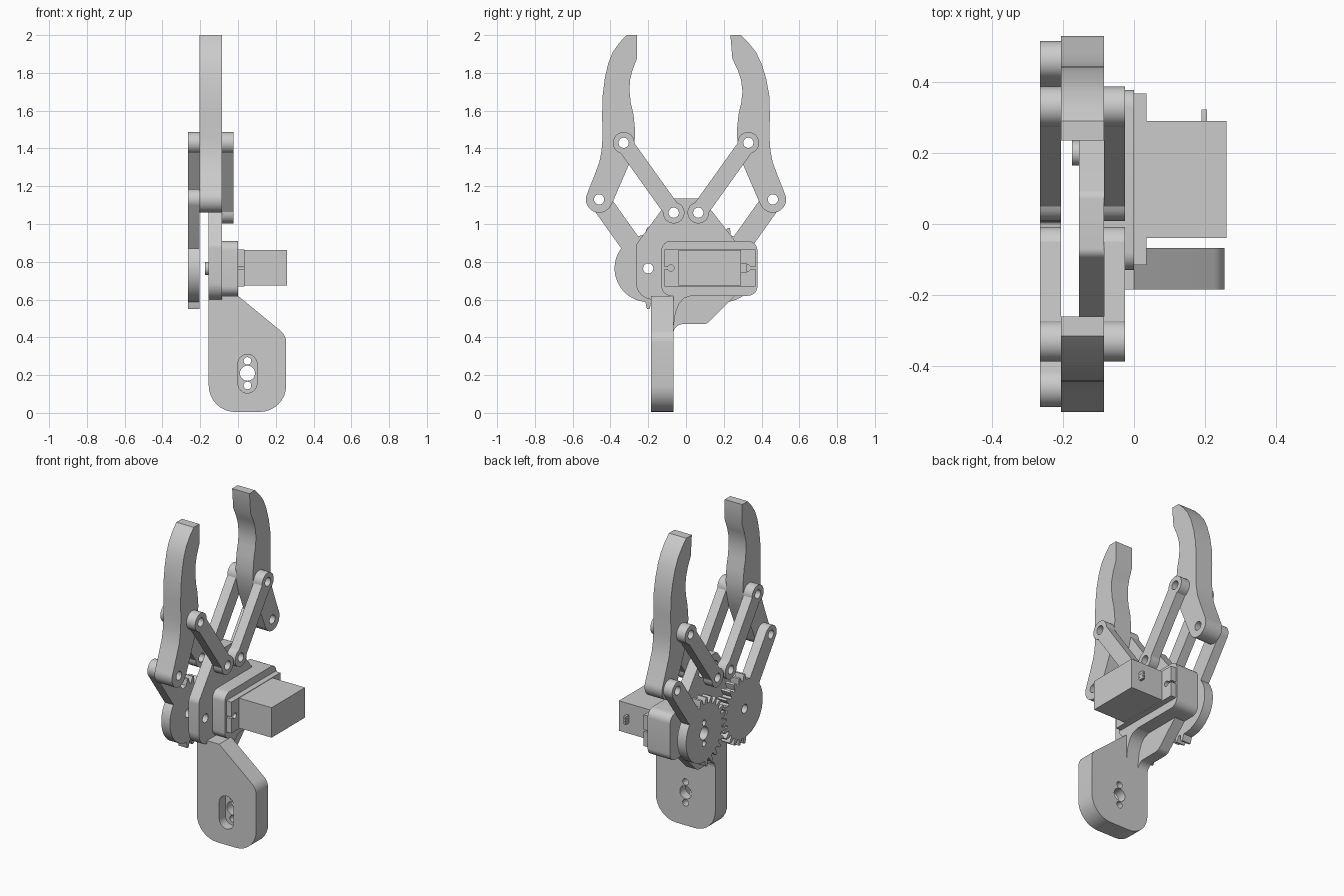
import bpy, bmesh
from math import sin, cos, asin, atan2, pi, radians, hypot
from mathutils import Vector, Matrix

if "Cube" in bpy.data.objects:
    bpy.data.objects.remove(bpy.data.objects["Cube"], do_unlink=True)

grey = bpy.data.materials.new("plain grey")
grey.use_nodes = True
COLOUR = (0.6, 0.6, 0.6, 1)
grey.diffuse_color = COLOUR
grey.node_tree.nodes["Principled BSDF"].inputs["Base Color"].default_value = COLOUR


# ---------- profile helpers ----------
def arc(c, r, a0, a1, n=20):
    return [(c[0] + r * cos(a0 + (a1 - a0) * i / n),
             c[1] + r * sin(a0 + (a1 - a0) * i / n)) for i in range(n + 1)]


def circle(c, r, n=32):
    return arc(c, r, 0, 2 * pi, n)[:-1]


def rounded(points, n=8):
    """Polygon whose corners (a, b, radius) are filleted."""
    out = []
    for i, p in enumerate(points):
        here = Vector(p[:2])
        if len(p) == 2:
            out.append(tuple(here))
            continue
        u = (Vector(points[i - 1][:2]) - here).normalized()
        v = (Vector(points[(i + 1) % len(points)][:2]) - here).normalized()
        half = u.angle(v) / 2
        centre = here + (u + v).normalized() * p[2] / sin(half)
        reach = p[2] / (sin(half) / cos(half))
        s, e = here + u * reach - centre, here + v * reach - centre
        a = atan2(s.y, s.x)
        turn = (atan2(e.y, e.x) - a + pi) % (2 * pi) - pi
        out += arc(centre, p[2], a, a + turn, n)
    return out


def rect(a0, b0, a1, b1, r):
    return rounded([(a0, b0, r), (a1, b0, r), (a1, b1, r), (a0, b1, r)])


def slab(name, loops, lo, hi, axis="x"):
    """Extrude an outline with holes: (y, z) along x, or (x, z) along y."""
    cu = bpy.data.curves.new(name, "CURVE")
    cu.dimensions, cu.fill_mode = "2D", "BOTH"
    cu.extrude = (hi - lo) / 2
    for loop in loops:
        sp = cu.splines.new("POLY")
        sp.points.add(len(loop) - 1)
        for q, (a, b) in zip(sp.points, loop):
            q.co = (a, b, 0, 1)
        sp.use_cyclic_u = True
    tmp = bpy.data.objects.new(name + "_profile", cu)
    bpy.context.collection.objects.link(tmp)
    mesh = bpy.data.meshes.new_from_object(
        tmp.evaluated_get(bpy.context.evaluated_depsgraph_get()))
    bpy.data.objects.remove(tmp, do_unlink=True)
    mid = (lo + hi) / 2
    if axis == "x":
        m = Matrix(((0, 0, 1, mid), (1, 0, 0, 0), (0, 1, 0, 0), (0, 0, 0, 1)))
    else:
        m = Matrix(((1, 0, 0, 0), (0, 0, -1, mid), (0, 1, 0, 0), (0, 0, 0, 1)))
    mesh.transform(m)
    bm = bmesh.new()
    bm.from_mesh(mesh)
    bmesh.ops.remove_doubles(bm, verts=bm.verts, dist=1e-5)
    bmesh.ops.recalc_face_normals(bm, faces=bm.faces)
    bm.to_mesh(mesh)
    bm.free()
    mesh.name = name
    mesh.materials.clear()
    mesh.materials.append(grey)
    ob = bpy.data.objects.new(name, mesh)
    bpy.context.collection.objects.link(ob)
    bpy.ops.object.select_all(action="DESELECT")
    ob.select_set(True)
    bpy.context.view_layer.objects.active = ob
    bpy.ops.object.shade_smooth_by_angle()
    return ob


def flip(loop, s):
    return [(s * a, b) for a, b in loop]


# ---------- shared pivots (right-hand half, mirrored by side) ----------
GEAR, KNUCKLE = (0.2, 0.765), (0.46, 1.13)
LINK_LOW, LINK_HIGH = (0.065, 1.06), (0.33, 1.43)
PIN = 0.027


def link_outline(p, q, r, w):
    a = atan2(q[1] - p[1], q[0] - p[0])
    k = asin(w / r)
    return arc(p, r, a + k, a + 2 * pi - k) + arc(q, r, a + pi + k, a + 3 * pi - k)


def gear_outline(phase):
    """Half-toothed gear with its crank arm in one outline."""
    dy, dz = KNUCKLE[0] - GEAR[0], KNUCKLE[1] - GEAR[1]
    a, root, w = atan2(dz, dy), 0.178, 0.055
    k, step = asin(w / root), 2 * pi / 26
    first = pi - 7 * step + phase
    out = arc(GEAR, root, a + k, first - step / 2, 3)
    for i in range(14):
        t = first + i * step
        for r, d in ((root, -0.34), (0.2, -0.23), (0.216, -0.12),
                     (0.216, 0.12), (0.2, 0.23), (root, 0.34)):
            out.append((GEAR[0] + r * cos(t + d * step), GEAR[1] + r * sin(t + d * step)))
    out += arc(GEAR, root, first + 14 * step, a + 2 * pi - k, 30)
    return out + arc(KNUCKLE, w, a - pi / 2, a + pi / 2)


def finger_outline(lean):
    """Curved jaw; lean shifts the tip sideways."""
    inner = [(0.395, 1.10), (0.30, 1.32), (0.272, 1.43), (0.27, 1.50), (0.278, 1.58),
             (0.292, 1.64), (0.299, 1.70), (0.297, 1.76), (0.285, 1.81), (0.26, 1.875)]
    outer = [(0.26, 2.0), (0.315, 2.0), (0.352, 1.96), (0.388, 1.91), (0.412, 1.85),
             (0.43, 1.77), (0.441, 1.68), (0.444, 1.58), (0.442, 1.46), (0.447, 1.39),
             (0.458, 1.33), (0.48, 1.27)]
    edge = [(y - lean * max(0, z - 1.7) / 0.3, z) for y, z in inner + outer]
    return edge + arc(KNUCKLE, 0.07, radians(25), radians(-155), 20)


# ---------- jaws, links and gears ----------
for side, tag in ((-1, "front"), (1, "back")):
    slab(tag + "_finger",
         [flip(finger_outline(0.025 if side > 0 else 0), side),
          flip(circle(KNUCKLE, PIN), side), flip(circle(LINK_HIGH, PIN), side)],
         -0.205, -0.085)
    for lo, place in ((-0.265, "outer"), (-0.085, "inner")):
        slab(f"{tag}_{place}_link",
             [flip(link_outline(LINK_LOW, LINK_HIGH, 0.057, 0.045), side),
              flip(circle(LINK_LOW, PIN), side), flip(circle(LINK_HIGH, PIN), side)],
             lo, lo + 0.06)
    holes = [circle(KNUCKLE, PIN)]
    if side > 0:
        holes += [circle(GEAR, 0.04)]
        holes += [circle((GEAR[0], GEAR[1] + d), 0.018) for d in (-0.065, 0.065)]
    else:
        holes += [circle(GEAR, PIN)]
    outline = gear_outline(0 if side > 0 else pi / 26)
    slab(tag + "_gear_arm", [flip(h, side) for h in [outline] + holes], -0.265, -0.205)

# ---------- body plate and raised motor mount ----------
body = rounded([(-0.085, 1.135, 0.03), (-0.265, 0.89, 0.05), (-0.265, 0.6, 0.09),
                (-0.185, 0.6), (-0.185, 0.4), (-0.067, 0.4), (-0.067, 0.47, 0.05),
                (0.11, 0.47, 0.05), (0.26, 0.62), (0.378, 0.62, 0.05),
                (0.378, 0.91, 0.05), (0.26, 0.91), (0.085, 1.135, 0.03)])
slab("body_plate", [body, circle((-0.2, 0.765), PIN)]
     + [circle((s * LINK_LOW[0], LINK_LOW[1]), PIN) for s in (-1, 1)], -0.155, -0.085)
slab("motor_mount", [rect(-0.13, 0.62, 0.378, 0.91, 0.05)], -0.085, 0)

# ---------- handle with recessed bolt pattern ----------
grip = rounded([(-0.155, 0.005, 0.14), (0.255, 0.005, 0.14), (0.255, 0.41, 0.08),
                (0, 0.62), (-0.155, 0.62)])
recess = arc((0.05, 0.26), 0.05, 0, pi) + arc((0.05, 0.155), 0.05, pi, 2 * pi)
bolts = [circle((0.05, 0.21), 0.04), circle((0.05, 0.275), 0.02), circle((0.05, 0.145), 0.02)]
slab("handle_front", [grip, recess], -0.185, -0.125, "y")
slab("handle_back", [grip] + bolts, -0.125, -0.067, "y")
slab("handle_gusset", [[(-0.08, 0.63), (-0.08, 0.45), (-0.067, 0.45), (-0.055, 0.53),
                        (-0.035, 0.58), (-0.01, 0.607), (0.03, 0.62), (0.03, 0.63)]],
     -0.1, 0)

# ---------- servo motor ----------
mid = 0.767


def ear(y_edge, y_hole, s):
    """Open keyhole slot at one end of the flange, listed upward."""
    a = asin(0.3)
    ring = arc((y_hole, mid), 0.017, s * a, s * a + s * (2 * pi - 2 * a), 20)
    if s > 0:
        ring.reverse()
    else:
        ring = [(2 * y_hole - y, z) for y, z in ring][::-1]
    return [(y_edge, mid - 0.005)] + ring + [(y_edge, mid + 0.005)]


flange = ([(-0.115, 0.67), (0.368, 0.67)] + ear(0.368, 0.325, 1)
          + [(0.368, 0.865), (-0.115, 0.865)]
          + [(0.253 - y, z) for y, z in reversed(ear(0.368, 0.333, 1))])
slab("servo_flange", [flange], 0, 0.035)
slab("servo_case", [[(-0.04, 0.675), (0.29, 0.675), (0.29, 0.862), (-0.04, 0.862)]], 0.0, 0.26)
slab("servo_shaft", [circle(GEAR, 0.035)], -0.175, -0.15)
for i in (-1, 0, 1):
    z = mid + i * 0.017
    slab(f"servo_wire_{i + 2}", [rect(0.28, z - 0.008, 0.323, z + 0.008, 0.003)], 0.19, 0.206)
